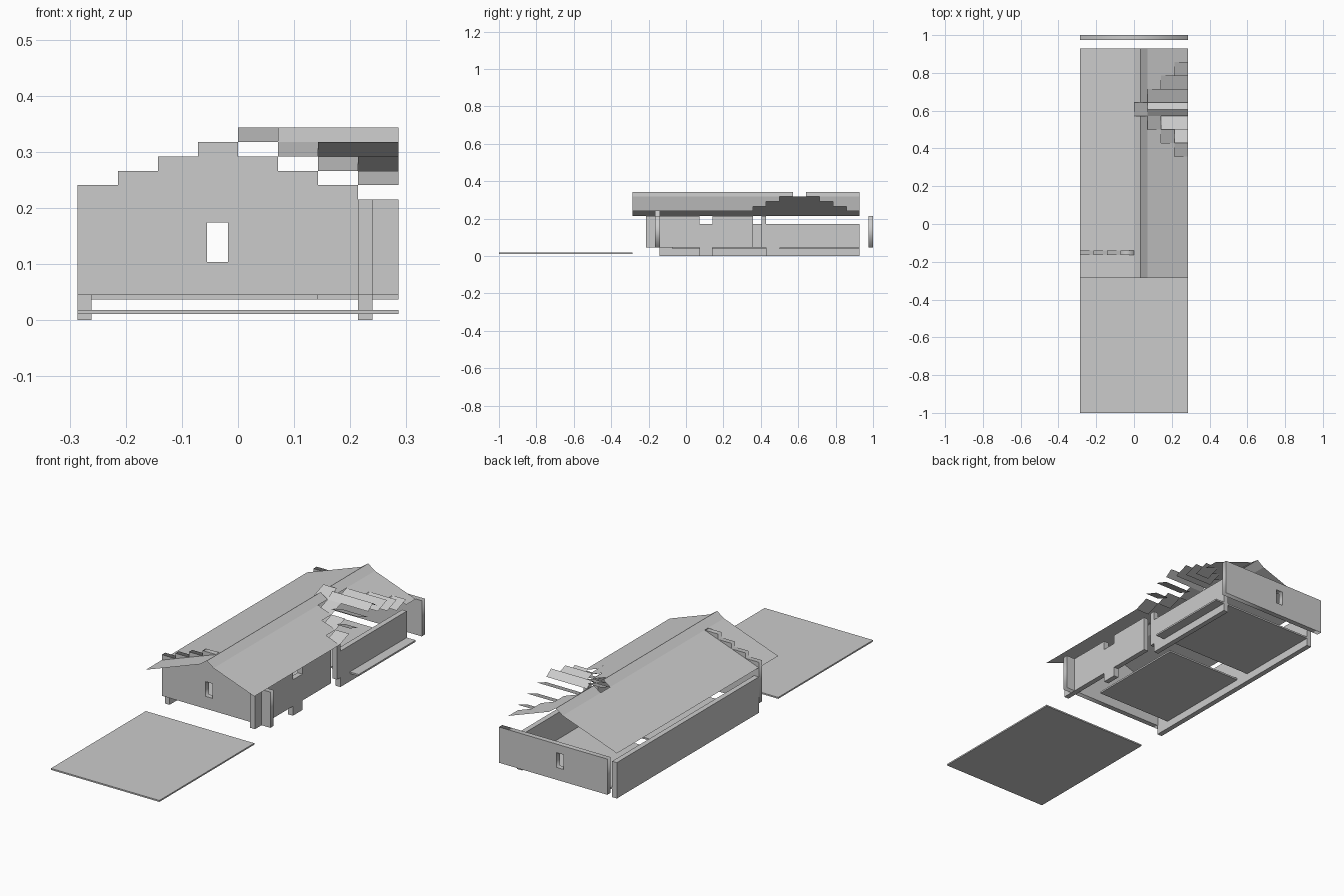
import bpy, bmesh

if "Cube" in bpy.data.objects:
    bpy.data.objects.remove(bpy.data.objects["Cube"])

U = 1 / 14          # plan grid step
S = 0.0257          # roof rise per step
EAVE = 0.215
T = 0.025           # wall thickness


def mesh_object(name, bm):
    bmesh.ops.remove_doubles(bm, verts=bm.verts, dist=1e-5)
    me = bpy.data.meshes.new(name)
    bm.to_mesh(me)
    bm.free()
    ob = bpy.data.objects.new(name, me)
    bpy.context.collection.objects.link(ob)
    return ob


def box(name, x0, x1, y0, y1, z0, z1):
    bm = bmesh.new()
    bmesh.ops.create_cube(bm, size=1)
    for v in bm.verts:
        v.co = (x0 + (v.co.x + .5) * (x1 - x0),
                y0 + (v.co.y + .5) * (y1 - y0),
                z0 + (v.co.z + .5) * (z1 - z0))
    return mesh_object(name, bm)


def wall(name, outline, y0, y1, window=None):
    """Flat x-z profile with an optional hole, given depth along y."""
    cu = bpy.data.curves.new(name, 'CURVE')
    cu.dimensions = '2D'
    cu.fill_mode = 'BOTH'
    cu.extrude = (y1 - y0) / 2
    for pts in [outline] + ([window] if window else []):
        sp = cu.splines.new('POLY')
        sp.points.add(len(pts) - 1)
        for p, (x, z) in zip(sp.points, pts):
            p.co = (x, z, 0, 1)
        sp.use_cyclic_u = True
    ob = bpy.data.objects.new(name, cu)
    ob.rotation_euler = (1.5707963, 0, 0)
    ob.location.y = (y0 + y1) / 2
    bpy.context.collection.objects.link(ob)


def rect(x0, x1, z0, z1):
    return [(x0, z0), (x1, z0), (x1, z1), (x0, z1)]


def slope_x(bm, x0, z0, x1, z1, y0, y1):
    """Roof sheet falling along x; grid units."""
    c = [(x0, y0, z0), (x1, y0, z1), (x1, y1, z1), (x0, y1, z0)]
    bm.faces.new([bm.verts.new((x * U, y * U, EAVE + z * S)) for x, y, z in c])


def slope_y(bm, y0, z0, y1, z1, x0, x1):
    """Roof sheet falling along y; grid units."""
    c = [(x0, y0, z0), (x1, y0, z0), (x1, y1, z1), (x0, y1, z1)]
    bm.faces.new([bm.verts.new((x * U, y * U, EAVE + z * S)) for x, y, z in c])


# Forecourt slab and floor panels
box("forecourt", -4*U, 4*U, -1, -4*U, .011, .018)
box("front_floor", -4*U, 2*U, -U, 6*U, .037, .045)
box("back_floor", -4*U, 4*U, 7*U, 13*U, .037, .045)

# Stepped front gable and flat back wall, with aligned windows
window = rect(-.055, -.018, .104, .174)
steps = [(-4*U, .045)]
for i, h in enumerate([1, 2, 3, 4, 3, 2, 1, 0]):
    steps += [((i - 4)*U, EAVE + h*S), ((i - 3)*U, EAVE + h*S)]
steps.append((4*U, .045))
wall("front_gable_wall", steps, -.165, -.14, window)
wall("back_wall", rect(-4*U, 4*U, .045, EAVE), 1 - T, 1, window)

# Side walls
box("left_wall", -4*U, -4*U + T, -2*U, 13*U, 0, .171)
RX0, RX1 = 3*U, 3*U + T
bm = bmesh.new()
prof = [(-3, .045), (1, .045), (1, 0), (2, 0), (2, .045), (5, .045),
        (5, EAVE), (2, EAVE), (2, .171), (1, .171), (1, EAVE), (-3, EAVE)]
f = bm.faces.new([bm.verts.new((RX0, y*U, z)) for y, z in prof])
ext = bmesh.ops.extrude_face_region(bm, geom=[f])["geom"]
bmesh.ops.translate(bm, vec=(T, 0, 0),
                    verts=[v for v in ext if isinstance(v, bmesh.types.BMVert)])
bmesh.ops.recalc_face_normals(bm, faces=bm.faces)
mesh_object("right_front_wall", bm)
box("right_back_wall", RX0, RX1, 6*U, 13*U, 0, .171)
box("door_post", RX0, RX1, 6*U - T, 6*U, .045, EAVE)

# Main roof: long left slope, ridge and right slope stepped around the dormer
bm = bmesh.new()
slope_x(bm, -4, 0, 0, 4, -4, 13)
for y0, y1 in ((-4, 8), (9, 13)):
    slope_x(bm, 0, 4, .5, 5, y0, y1)
    slope_x(bm, .5, 5, 1, 4, y0, y1)
for i in range(3):
    for y0, y1 in ((-4, 7 - i), (10 + i, 13)):
        slope_x(bm, 1 + i, 4 - i, 2 + i, 3 - i, y0, y1)
bmesh.ops.recalc_face_normals(bm, faces=bm.faces)
for f in bm.faces:
    if f.normal.z < 0:
        f.normal_flip()
mesh_object("main_roof", bm)

# Dormer roof: ridge, valley tiles on the front edge, saw-tooth tiles elsewhere
bm = bmesh.new()
slope_y(bm, 8, 4, 9, 5, 0, 1)
slope_y(bm, 8, 4, 8.5, 5, 1, 4)
slope_y(bm, 8.5, 5, 9, 4, 1, 4)
for i in range(3):
    slope_y(bm, 7 - i, 3 - i, 8 - i, 4 - i, 1 + i, 2 + i)
    if i < 2:
        slope_y(bm, 7 - i, 4 - i, 8 - i, 3 - i, 2 + i, 4)
    slope_y(bm, 9 + i, 3 - i, 10 + i, 4 - i, 1 + i, 4)
mesh_object("dormer_roof", bm)
